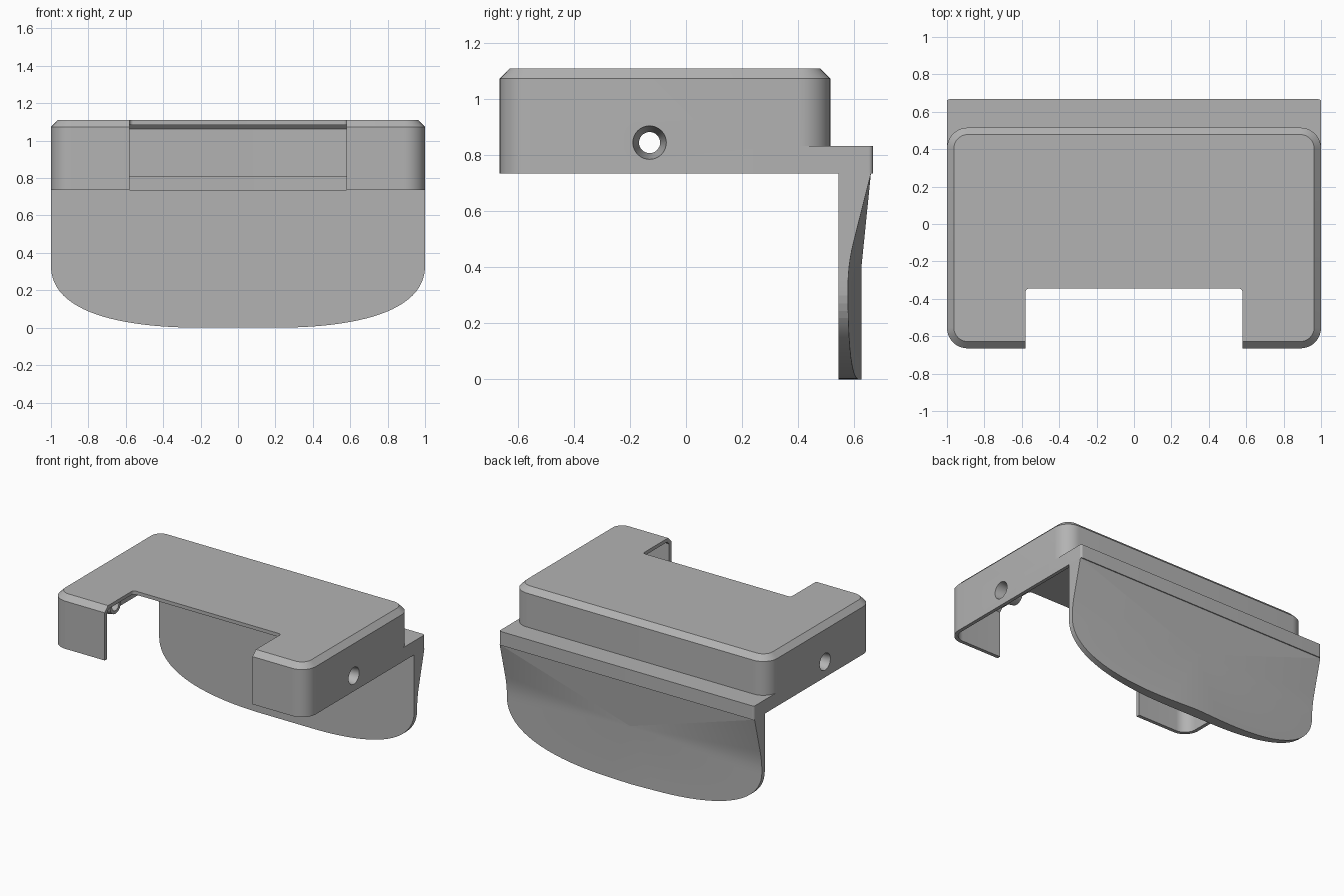
import bpy, bmesh, math
from mathutils import Vector

if "Cube" in bpy.data.objects:
    bpy.data.objects.remove(bpy.data.objects["Cube"], do_unlink=True)

GREY = (0.45, 0.45, 0.45, 1)
grey = bpy.data.materials.new("plain grey")
grey.use_nodes = True
grey.diffuse_color = GREY
grey.node_tree.nodes["Principled BSDF"].inputs["Base Color"].default_value = GREY


def make(name, bm):
    bmesh.ops.recalc_face_normals(bm, faces=bm.faces[:])
    mesh = bpy.data.meshes.new(name)
    bm.to_mesh(mesh)
    bm.free()
    obj = bpy.data.objects.new(name, mesh)
    bpy.context.collection.objects.link(obj)
    mesh.materials.append(grey)
    return obj


def rounded_rect(x, y0, y1, r, steps=10):
    """Outline of a rectangle from -x to x and y0 to y1 with round corners."""
    centres = [(x - r, y1 - r), (r - x, y1 - r), (r - x, y0 + r), (x - r, y0 + r)]
    pts = []
    for q, (cx, cy) in enumerate(centres):
        for i in range(steps + 1):
            a = math.pi / 2 * (q + i / steps)
            pts.append((cx + r * math.cos(a), cy + r * math.sin(a)))
    return pts


def tower(name, x, y0, y1, r, layers):
    """Loft of rounded rectangles, one for each (inset, height) layer."""
    bm = bmesh.new()
    rings = []
    for inset, z in layers:
        outline = rounded_rect(x - inset, y0 + inset, y1 - inset, r - inset)
        rings.append([bm.verts.new((px, py, z)) for px, py in outline])
    n = len(rings[0])
    for low, high in zip(rings, rings[1:]):
        for i in range(n):
            j = (i + 1) % n
            bm.faces.new((low[i], low[j], high[j], high[i]))
    bm.faces.new(rings[0])
    bm.faces.new(rings[-1])
    return make(name, bm)


def side_cone(name, side, x_out, x_in, r_out, r_in):
    """Tapered cylinder lying along x, at the screw position."""
    bm = bmesh.new()
    rings = []
    for x, r in ((x_out, r_out), (x_in, r_in)):
        angles = [math.tau * i / 32 for i in range(32)]
        rings.append([bm.verts.new((side * x, -0.13 + r * math.cos(a),
                                    0.845 + r * math.sin(a))) for a in angles])
    for i in range(32):
        j = (i + 1) % 32
        bm.faces.new((rings[0][i], rings[0][j], rings[1][j], rings[1][i]))
    for ring in rings:
        bm.faces.new(ring)
    return make(name, bm)


def combine(target, tool, operation):
    mod = target.modifiers.new(operation, "BOOLEAN")
    mod.operation, mod.object, mod.solver = operation, tool, "EXACT"
    bpy.context.view_layer.objects.active = target
    bpy.ops.object.modifier_apply(modifier=mod.name)
    bpy.data.objects.remove(tool, do_unlink=True)


def smooth(obj, degrees):
    bpy.ops.object.select_all(action="DESELECT")
    obj.select_set(True)
    bpy.context.view_layer.objects.active = obj
    bpy.ops.object.shade_smooth_by_angle(angle=math.radians(degrees))


# Thin cover with a chamfered top and a rear ledge
BASE, TOP, WALL = 0.735, 1.11, 0.025
cover = tower("cover", 1, -0.665, 0.515, 0.11, [(0, BASE), (0, 1.073), (0.037, TOP)])
ledge = tower("ledge", 1, 0.3, 0.667, 0.015, [(0, BASE), (0, 0.833)])
combine(cover, ledge, "UNION")
hollow = tower("hollow", 1 - WALL, WALL - 0.665, 0.515 - WALL, 0.085,
               [(0, 0.6), (0, 1.062), (0.023, TOP - WALL)])
combine(cover, hollow, "DIFFERENCE")
ledge_hollow = tower("ledge_hollow", 1 - WALL, 0.3, 0.642, 0.01, [(0, 0.6), (0, 0.805)])
combine(cover, ledge_hollow, "DIFFERENCE")

# Wide front opening through the top and the front wall
opening = tower("opening", 0.58, -1, -0.345, 0.02, [(0, 0.5), (0, 1.4)])
combine(cover, opening, "DIFFERENCE")

# Screw bosses on both side walls with tapered holes
for side in (-1, 1):
    combine(cover, side_cone("boss", side, 0.985, 0.87, 0.08, 0.06), "UNION")
    combine(cover, side_cone("hole", side, 1.001, 0.86, 0.06, 0.036), "DIFFERENCE")
smooth(cover, 25)

# Hanging rear flap: flat front, back folded around one central point
FRONT, RIDGE, EDGE, FOLD = 0.545, 0.627, 0.578, 0.41


def back_y(x, z):
    """Depth of the back along the outline, easing into the top edge."""
    lower = RIDGE + (EDGE - RIDGE) * abs(x)
    ease = 0.08
    t = z - FOLD
    rise = 0 if t < -ease else t if t > ease else (t + ease) ** 2 / (4 * ease)
    return lower + rise * (0.66 - EDGE) / (BASE - FOLD)


p = [Vector(v) for v in ((1, 0.33), (1, 0.08), (0.62, 0), (0.2, 0))]
half = [(1, z) for z in (BASE, 0.49, 0.46, 0.43, 0.40, 0.37)]
for i in range(25):
    t = i / 24
    s = 1 - t
    half.append(tuple(p[0] * s**3 + p[1] * 3 * s * s * t + p[2] * 3 * s * t * t + p[3] * t**3))
outline = half + [(0, 0)] + [(-x, z) for x, z in reversed(half)]

bm = bmesh.new()
front = [bm.verts.new((x, FRONT, z)) for x, z in outline]
back = [bm.verts.new((x, back_y(x, z), z)) for x, z in outline]
apex = bm.verts.new((0, RIDGE, FOLD))
bm.faces.new(front)
for i in range(len(outline)):
    j = (i + 1) % len(outline)
    bm.faces.new((front[i], front[j], back[j], back[i]))
    bm.faces.new((back[i], back[j], apex))
flap = make("rear_flap", bm)
smooth(flap, 7)
